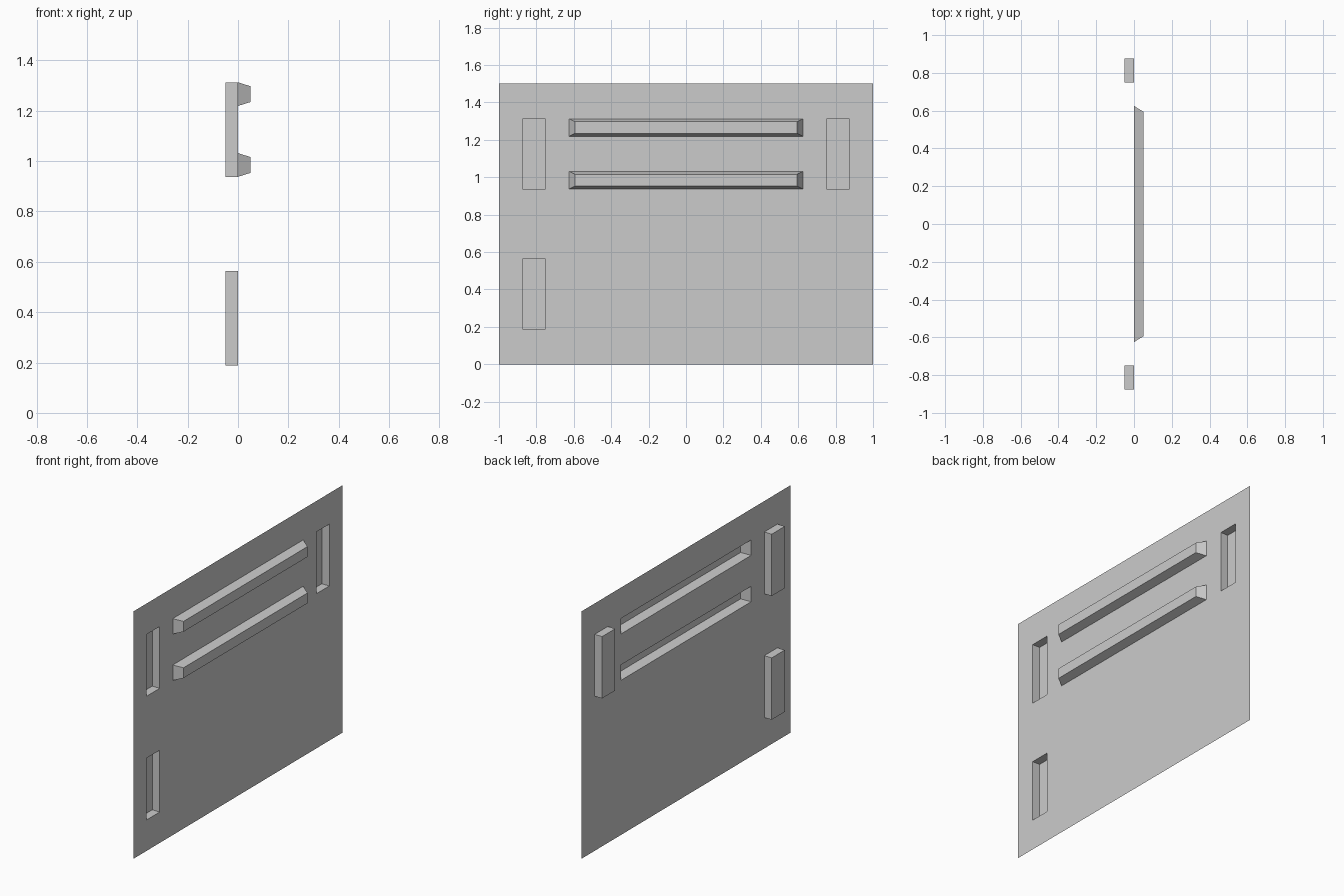
import bpy, bmesh
from mathutils import Vector

if "Cube" in bpy.data.objects:
    bpy.data.objects.remove(bpy.data.objects["Cube"])

# Grid lines of the sheet, placed on the outlines of the pressed features
Y_CUTS = [-1, -0.875, -0.75, -0.625, 0.625, 0.75, 0.875, 1]
Z_CUTS = [0, 0.1875, 0.5625, 0.9375, 1.03125, 1.21875, 1.3125, 1.5]

bm = bmesh.new()

# Flat sheet facing +x
grid = [[bm.verts.new((0, y, z)) for z in Z_CUTS] for y in Y_CUTS]
for i in range(len(Y_CUTS) - 1):
    for j in range(len(Z_CUTS) - 1):
        bm.faces.new((grid[i][j], grid[i + 1][j], grid[i + 1][j + 1], grid[i][j + 1]))


def press(y0, y1, z0, z1, depth, taper_y=0.0, taper_z=0.0):
    """Push a rectangle of the sheet out or in, leaving it hollow behind."""
    faces = []
    for f in bm.faces:
        c = f.calc_center_median()
        if abs(c.x) < 1e-6 and abs(f.normal.x) > 0.9 and y0 < c.y < y1 and z0 < c.z < z1:
            faces.append(f)
    new = bmesh.ops.extrude_face_region(bm, geom=faces)["geom"]
    bmesh.ops.delete(bm, geom=[f for f in faces if f.is_valid], context='FACES')
    yc, zc = (y0 + y1) / 2, (z0 + z1) / 2
    sy, sz = 1 - 2 * taper_y / (y1 - y0), 1 - 2 * taper_z / (z1 - z0)
    for v in new:
        if isinstance(v, bmesh.types.BMVert):
            v.co = Vector((depth, yc + (v.co.y - yc) * sy, zc + (v.co.z - zc) * sz))
    bm.normal_update()


bm.normal_update()

# Two raised ribs with sloping sides
for z in (0.9375, 1.21875):
    press(-0.625, 0.625, z, z + 0.09375, 0.05, 0.031, 0.0156)

# Three recessed pockets
for y, z in ((-0.875, 0.9375), (0.75, 0.9375), (-0.875, 0.1875)):
    press(y, y + 0.125, z, z + 0.375, -0.05)

mesh = bpy.data.meshes.new("pressed_panel")
bm.to_mesh(mesh)
bm.free()
bpy.context.collection.objects.link(bpy.data.objects.new("pressed_panel", mesh))
